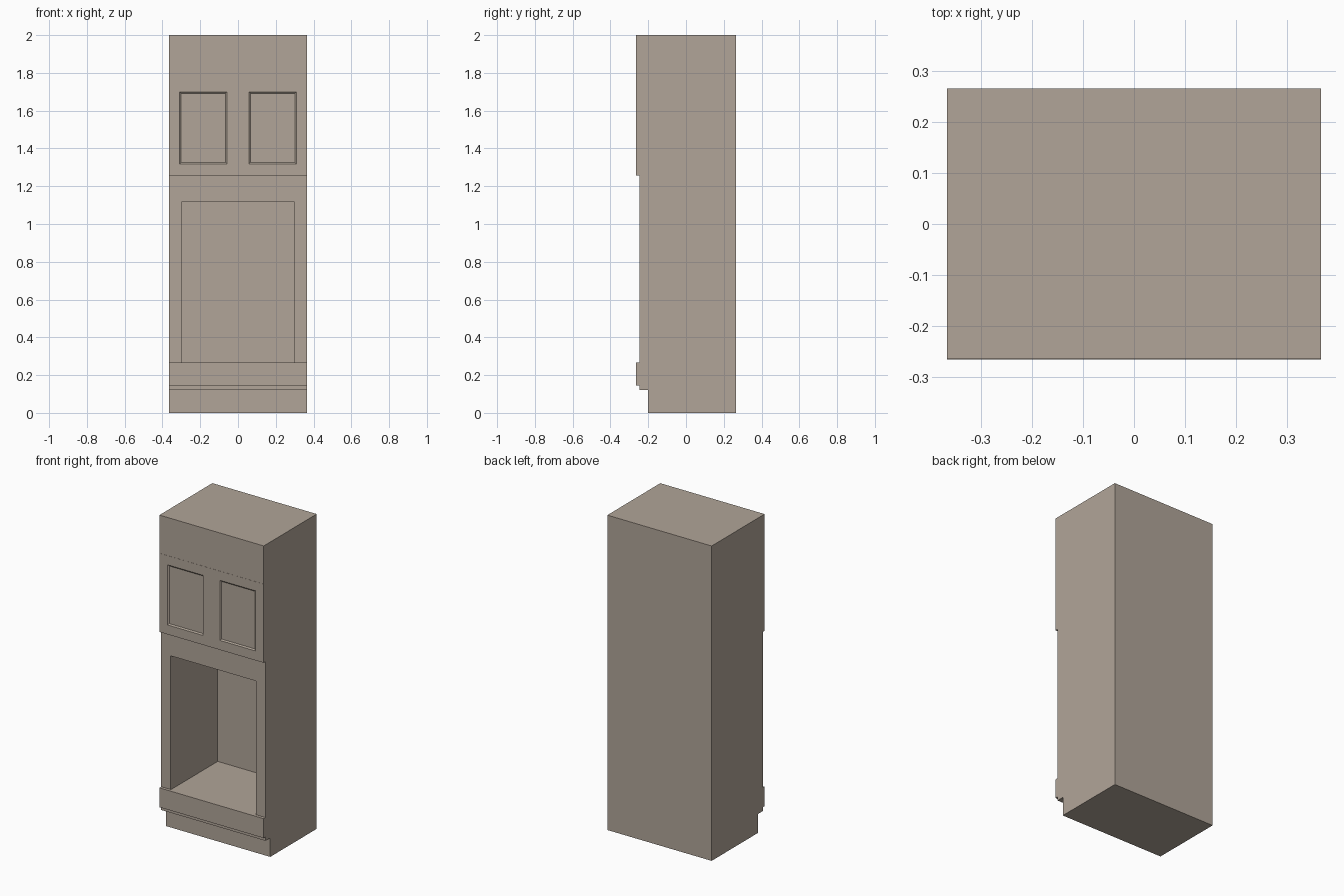
import bpy, bmesh

if "Cube" in bpy.data.objects:
    bpy.data.objects.remove(bpy.data.objects["Cube"])

W, BACK = 0.3665, 0.266         # half width, back plane
CARCASS_Y, FRONT_Y = -0.247, -0.266

paint = bpy.data.materials.new("taupe_paint")
paint.diffuse_color = (0.44, 0.376, 0.315, 1)
paint.use_nodes = True
paint.node_tree.nodes["Principled BSDF"].inputs["Base Color"].default_value = paint.diffuse_color


def box(name, x0, x1, y0, y1, z0, z1, edit=None):
    bm = bmesh.new()
    bmesh.ops.create_cube(bm, size=1)
    for v in bm.verts:
        v.co = (x1 if v.co.x > 0 else x0,
                y1 if v.co.y > 0 else y0,
                z1 if v.co.z > 0 else z0)
    bm.normal_update()
    if edit:
        edit(bm)
    bmesh.ops.recalc_face_normals(bm, faces=bm.faces)
    me = bpy.data.meshes.new(name)
    bm.to_mesh(me)
    bm.free()
    me.materials.append(paint)
    ob = bpy.data.objects.new(name, me)
    bpy.context.collection.objects.link(ob)
    return ob


def recess(x0, x1, z0, z1, depth, slope=0.0):
    """Returns an edit that sinks a rectangle into the front face."""
    def edit(bm):
        face = min(bm.faces, key=lambda f: f.calc_center_median().y)
        # rim first, then a second ring that is pushed inward
        for inset, push in ((0.0, 0.0), (slope, depth)):
            bmesh.ops.inset_individual(bm, faces=[face], thickness=0.005)
            c = face.calc_center_median()
            for v in face.verts:
                v.co.x = x1 - inset if v.co.x > c.x else x0 + inset
                v.co.z = z1 - inset if v.co.z > c.z else z0 + inset
                v.co.y += push
            bm.normal_update()
    return edit


# Plinth set back below the cabinet
box("toe_kick", -W, W, -0.20, BACK, 0, 0.12)

# Cabinet body with the open appliance niche
box("carcass", -W, W, CARCASS_Y, BACK, 0.12, 2.0,
    recess(-0.30, 0.30, 0.266, 1.117, 0.472))

# Fronts that stand proud of the body
box("drawer_front", -W, W, FRONT_Y, CARCASS_Y, 0.145, 0.268)
box("top_filler_panel", -W, W, FRONT_Y + 0.001, CARCASS_Y, 1.758, 2.0)

# Pair of doors with sunken panels
for name, x0, x1 in (("left_door", -W, 0), ("right_door", 0, W)):
    box(name, x0, x1, FRONT_Y, CARCASS_Y, 1.258, 1.758,
        recess(x0 + 0.058, x1 - 0.058, 1.318, 1.70, 0.007, 0.008))
